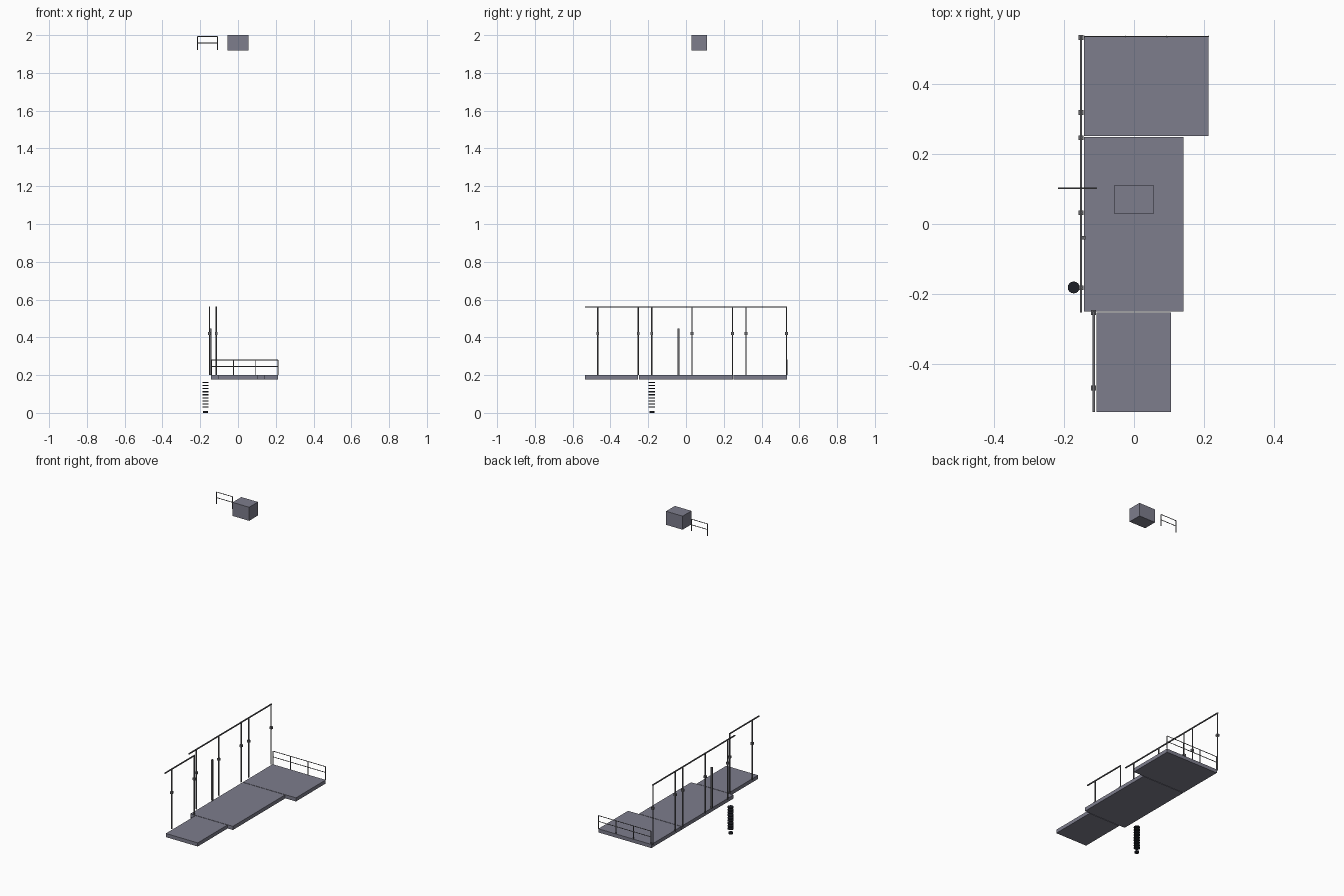
import bpy, bmesh, math
from mathutils import Vector

if "Cube" in bpy.data.objects:
    bpy.data.objects.remove(bpy.data.objects["Cube"])


def material(name, rgb):
    m = bpy.data.materials.new(name)
    m.diffuse_color = (*rgb, 1)
    m.use_nodes = True
    m.node_tree.nodes["Principled BSDF"].inputs["Base Color"].default_value = m.diffuse_color
    return m


DECK = material("slate grey", (0.205, 0.205, 0.262))
METAL = material("steel grey", (0.14, 0.14, 0.15))
BLACK = material("black", (0.013, 0.015, 0.022))


def finish(bm, name, mat):
    me = bpy.data.meshes.new(name)
    bm.to_mesh(me)
    bm.free()
    me.materials.append(mat)
    ob = bpy.data.objects.new(name, me)
    bpy.context.collection.objects.link(ob)
    return ob


def box(name, lo, hi, mat):
    bm = bmesh.new()
    bmesh.ops.create_cube(bm, size=1)
    lo, hi = Vector(lo), Vector(hi)
    for v in bm.verts:
        v.co = (lo + hi) / 2 + v.co * (hi - lo)
    return finish(bm, name, mat)


def cylinder(name, a, b, r, mat, sides=8):
    a, b = Vector(a), Vector(b)
    bm = bmesh.new()
    bmesh.ops.create_cone(bm, cap_ends=True, segments=sides, radius1=r, radius2=r, depth=(b - a).length)
    rot = (b - a).to_track_quat('Z', 'Y')
    for v in bm.verts:
        v.co = (a + b) / 2 + rot @ v.co
    return finish(bm, name, mat)


# Three deck sections with narrow seams
Z0, Z1 = 0.178, 0.2
box("back_deck", (-0.143, 0.251, Z0), (0.212, 0.535, Z1), DECK)
box("middle_deck", (-0.143, -0.25, Z0), (0.141, 0.248, Z1), DECK)
box("front_deck", (-0.107, -0.536, Z0), (0.106, -0.253, Z1), DECK)

# Raised box
box("upper_box", (-0.056, 0.028, 1.918), (0.055, 0.112, 2.0), DECK)

# Tall posts with collars, joined by a top rail
TOP = 0.561


def tall_rail(name, x, ys, y0, y1):
    for i, y in enumerate(ys):
        cylinder(f"{name}_post_{i}", (x, y, Z1), (x, y, TOP), 0.0035, METAL)
        box(f"{name}_collar_{i}", (x - 0.007, y - 0.007, 0.413), (x + 0.007, y + 0.007, 0.427), METAL)
    box(f"{name}_top_rail", (x - 0.003, y0, TOP - 0.003), (x + 0.003, y1, TOP + 0.003), METAL)


tall_rail("side_rail", -0.151, (0.532, 0.318, 0.246, 0.032, -0.182), -0.252, 0.535)
tall_rail("front_side_rail", -0.115, (-0.253, -0.468), -0.536, -0.25)

# Short thick post beside the middle deck
box("short_post", (-0.149, -0.044, Z1), (-0.139, -0.034, 0.447), METAL)


# Low guard rails
def low_rail(name, xs, y, zb, zm, zt, r):
    for i, x in enumerate(xs):
        cylinder(f"{name}_post_{i}", (x, y, zb), (x, y, zt), r, METAL)
    for label, z in (("middle", zm), ("top", zt)):
        cylinder(f"{name}_{label}_bar", (xs[0], y, z), (xs[-1], y, z), r * 0.8, METAL)


low_rail("back_guard", (-0.141, -0.024, 0.094, 0.212), 0.535, Z1, 0.245, 0.28, 0.0025)
low_rail("upper_guard", (-0.215, -0.108), 0.102, 1.92, 1.958, 1.992, 0.0025)

# Stack of separate discs below the deck
cx, cy = -0.172, -0.181
cylinder("disc_foot", (cx, cy, 0.0), (cx, cy, 0.009), 0.013, BLACK, 16)
for i in range(9):
    z = 0.028 + i * 0.0162
    cylinder(f"disc_{i}", (cx, cy, z), (cx, cy, z + 0.006), 0.017, BLACK, 16)
